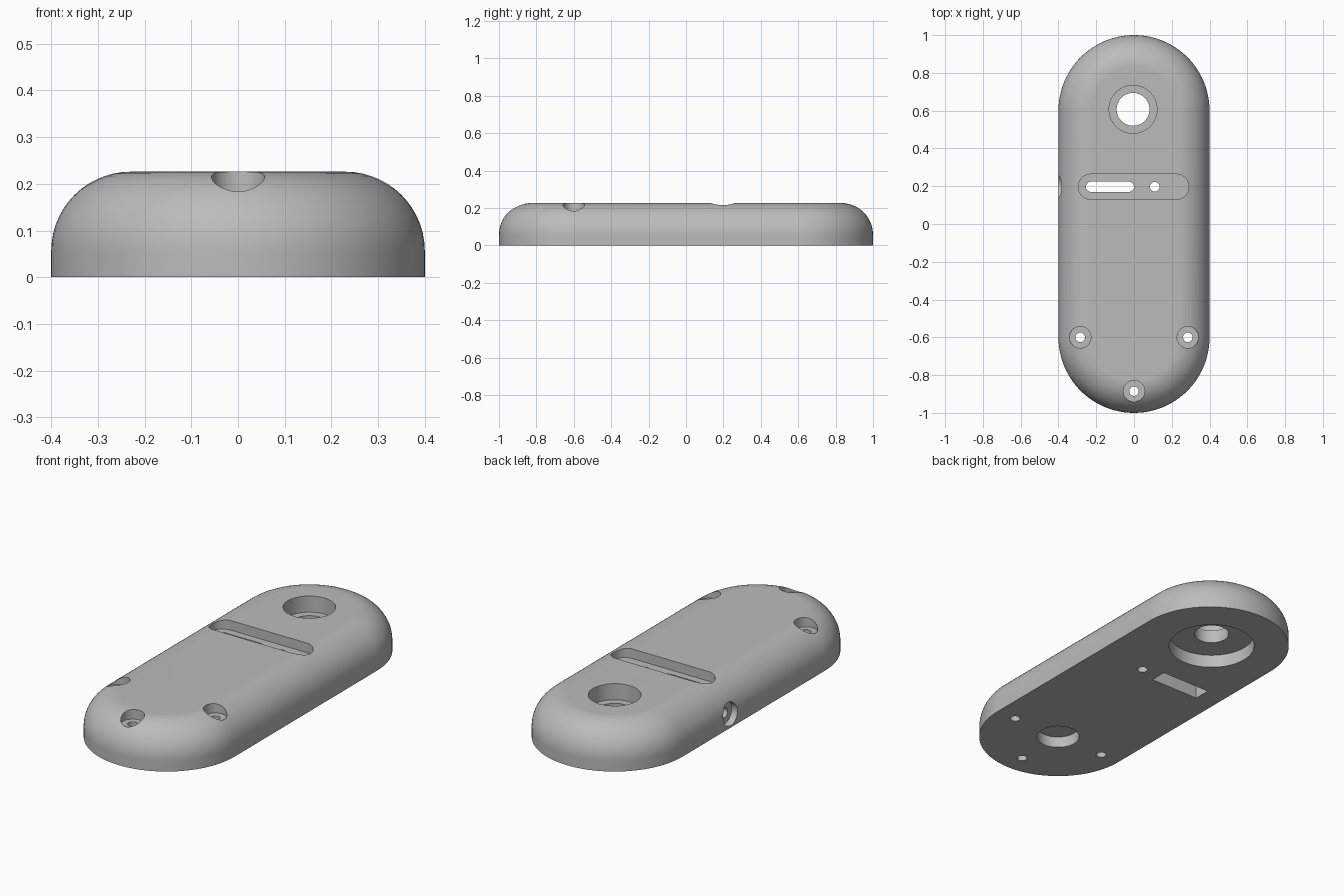
import bpy, bmesh, math
from mathutils import Matrix

if "Cube" in bpy.data.objects:
    bpy.data.objects.remove(bpy.data.objects["Cube"], do_unlink=True)

R, HALF, HEIGHT, FILLET = 0.4, 0.6, 0.226, 0.17
FLOOR = 0.175          # floor of the shallow top recesses
SLOT_Y = 0.197

grey = bpy.data.materials.new("plain grey")
grey.use_nodes = True
colour = (0.5, 0.5, 0.5, 1)
grey.diffuse_color = colour
grey.node_tree.nodes["Principled BSDF"].inputs["Base Color"].default_value = colour


def stadium(radius, half, steps):
    """Outline of a rounded bar lying along y (a circle when half is 0)."""
    pts = []
    for side in (1, -1):
        start = 0 if side > 0 else math.pi
        last = steps if half else steps - 1
        for i in range(last + 1):
            a = start + math.pi * i / steps
            pts.append((radius * math.cos(a), side * half + radius * math.sin(a)))
    return pts


def loft(name, layers, half=0, steps=32, matrix=Matrix()):
    """Solid through stacked outlines; layers are (radius, z)."""
    bm = bmesh.new()
    rings = [[bm.verts.new((x, y, z)) for x, y in stadium(r, half, steps)] for r, z in layers]
    for low, high in zip(rings, rings[1:]):
        for i in range(len(low)):
            j = (i + 1) % len(low)
            bm.faces.new((low[i], low[j], high[j], high[i]))
    bm.faces.new(rings[0][::-1])
    bm.faces.new(rings[-1])
    bm.transform(matrix)
    bmesh.ops.recalc_face_normals(bm, faces=bm.faces)
    mesh = bpy.data.meshes.new(name)
    bm.to_mesh(mesh)
    bm.free()
    obj = bpy.data.objects.new(name, mesh)
    bpy.context.collection.objects.link(obj)
    mesh.materials.append(grey)
    return obj


def cut(cutter):
    """Subtract a cutter from the body and throw it away."""
    cutter.hide_render = True
    mod = body.modifiers.new("cut", "BOOLEAN")
    mod.operation, mod.solver, mod.object = "DIFFERENCE", "EXACT", cutter
    bpy.context.view_layer.objects.active = body
    bpy.ops.object.modifier_apply(modifier=mod.name)
    bpy.data.objects.remove(cutter, do_unlink=True)


def bore(x, y, radius, low, high):
    cut(loft("bore", [(radius, low), (radius, high)], matrix=Matrix.Translation((x, y, 0))))


def slot(x0, x1, radius, low, high):
    place = Matrix.Translation(((x0 + x1) / 2, SLOT_Y, 0)) @ Matrix.Rotation(math.pi / 2, 4, "Z")
    cut(loft("slot", [(radius, low), (radius, high)], (x1 - x0) / 2 - radius, 16, place))


def side_bore(radius, x0, x1):
    place = Matrix.Translation((0, SLOT_Y, 0.07)) @ Matrix.Rotation(math.pi / 2, 4, "Y")
    cut(loft("side_bore", [(radius, x0), (radius, x1)], matrix=place))


# Body with a rounded top edge
layers = [(R, 0)]
for i in range(15):
    a = math.pi / 2 * i / 14
    layers.append((R - FILLET * (1 - math.cos(a)), HEIGHT - FILLET * (1 - math.sin(a))))
body = loft("body_shell", layers, HALF, 48)

# Large stepped hole: top counterbore, through hole, underside pocket
bore(-0.005, 0.607, 0.127, 0.14, 0.4)
bore(-0.005, 0.607, 0.087, -0.1, 0.4)
bore(-0.005, 0.607, 0.216, -0.1, 0.07)

# Counterbored screw holes
for x, y in ((-0.285, -0.6), (0.285, -0.6), (0, -0.885)):
    bore(x, y, 0.057, FLOOR, 0.4)
    bore(x, y, 0.025, -0.1, 0.4)

# Round underside pocket at the front
bore(0, -0.6, 0.107, -0.1, 0.06)

# Top slot with a narrow opening and a small hole
slot(-0.295, 0.29, 0.067, FLOOR, 0.4)
slot(-0.255, 0, 0.027, 0.05, 0.4)
bore(0.11, SLOT_Y, 0.026, -0.1, 0.4)

# Rectangular underside pocket beneath the opening
bpy.ops.mesh.primitive_cube_add(size=1, location=(-0.14, SLOT_Y, 0.01))
pocket = bpy.context.object
pocket.name = "pocket"
pocket.scale = (0.29, 0.09, 0.24)
bpy.context.view_layer.update()
cut(pocket)

# Counterbored hole in the side, reaching the pocket
side_bore(0.06, -0.6, -0.365)
side_bore(0.025, -0.6, -0.2)

# Smooth shading with crisp rims
bpy.ops.object.select_all(action="DESELECT")
body.select_set(True)
bpy.context.view_layer.objects.active = body
bpy.ops.object.shade_smooth_by_angle(angle=math.radians(30))
normals = body.modifiers.new("flat_top_normals", "WEIGHTED_NORMAL")
normals.keep_sharp = True
